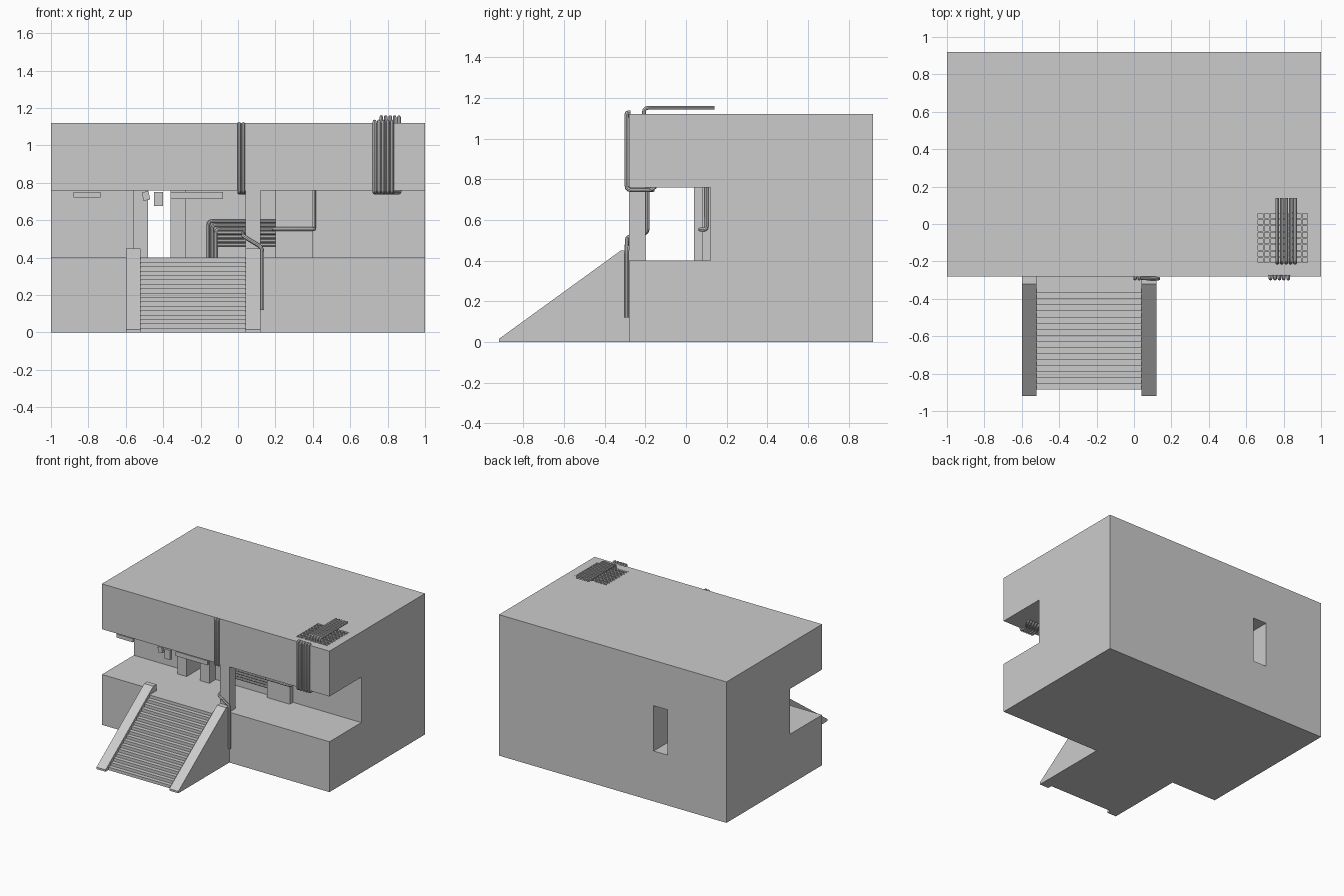
import bpy, bmesh
from mathutils import Vector, Matrix

if "Cube" in bpy.data.objects:
    bpy.data.objects.remove(bpy.data.objects["Cube"])


def link(name, data):
    ob = bpy.data.objects.new(name, data)
    bpy.context.collection.objects.link(ob)
    return ob


def bake(ob):
    """Turn modifiers or curves into a plain mesh object."""
    dg = bpy.context.evaluated_depsgraph_get()
    mesh = bpy.data.meshes.new_from_object(ob.evaluated_get(dg))
    name = ob.name
    bpy.data.objects.remove(ob)
    new = link(name, mesh)
    new.name = name
    return new


def add_box(bm, x0, x1, y0, y1, z0, z1):
    m = Matrix.Translation(((x0 + x1) / 2, (y0 + y1) / 2, (z0 + z1) / 2)) \
        @ Matrix.Diagonal((x1 - x0, y1 - y0, z1 - z0, 1))
    bmesh.ops.create_cube(bm, size=1, matrix=m)


def boxes(name, items):
    bm = bmesh.new()
    for b in items:
        add_box(bm, *b)
    me = bpy.data.meshes.new(name)
    bm.to_mesh(me)
    bm.free()
    return link(name, me)


def extrude_x(name, profile, x0, x1):
    """Extrude a (y, z) outline along x."""
    bm = bmesh.new()
    f = bm.faces.new([bm.verts.new((x0, y, z)) for y, z in profile])
    r = bmesh.ops.extrude_face_region(bm, geom=[f])
    verts = [v for v in r["geom"] if isinstance(v, bmesh.types.BMVert)]
    bmesh.ops.translate(bm, verts=verts, vec=(x1 - x0, 0, 0))
    bmesh.ops.recalc_face_normals(bm, faces=bm.faces)
    me = bpy.data.meshes.new(name)
    bm.to_mesh(me)
    bm.free()
    return link(name, me)


def rounded(points, r):
    """Replace each inner corner of a path with a short arc."""
    p = [Vector(q) for q in points]
    out = [p[0]]
    for a, b, c in zip(p, p[1:], p[2:]):
        d = min(r, (a - b).length * 0.45, (c - b).length * 0.45)
        s, e = b + (a - b).normalized() * d, b + (c - b).normalized() * d
        for t in (0, 0.33, 0.67, 1):
            out.append(s * (1 - t) ** 2 + b * 2 * t * (1 - t) + e * t * t)
    return out + [p[-1]]


def pipes(name, paths, radius=0.01, bend=0.02):
    cu = bpy.data.curves.new(name, 'CURVE')
    cu.dimensions = '3D'
    cu.bevel_depth = radius
    cu.bevel_resolution = 2
    cu.use_fill_caps = True
    for path in paths:
        pts = rounded(path, bend)
        sp = cu.splines.new('POLY')
        sp.points.add(len(pts) - 1)
        for q, v in zip(sp.points, pts):
            q.co = (*v, 1)
    ob = bake(link(name, cu))
    bpy.ops.object.select_all(action='DESELECT')
    ob.select_set(True)
    bpy.context.view_layer.objects.active = ob
    bpy.ops.object.shade_smooth_by_angle()


# main block with the long front gallery, rear opening and roof pit
body = extrude_x("building_body", [(-.28, 0), (.92, 0), (.92, 1.12), (-.28, 1.12),
                                   (-.28, .76), (.12, .76), (.12, .40), (-.28, .40)], -1, 1)
GX, GY, GW = .655, -.215, .28
cutters = [boxes("opening_cutter", [(-.48, -.36, .05, 1, .40, .76)]),
           boxes("pit_cutter", [(GX, GX + GW, GY, GY + GW, 1.08, 1.2)])]
for c in cutters:
    c.hide_render = True
    m = body.modifiers.new("cut", 'BOOLEAN')
    m.operation, m.object, m.solver = 'DIFFERENCE', c, 'EXACT'
body = bake(body)
for c in cutters:
    bpy.data.objects.remove(c)

# gallery pillars, door jambs and wall panel
boxes("front_pillar", [(.04, .12, -.28, -.20, .40, .76)])
boxes("door_jambs", [(x, x + .08, .04, .12, .40, .76) for x in (-.56, -.36)])
boxes("wall_panel", [(.20, .40, .08, .12, .40, .76)])

# roof grate
bars = []
for i in range(9):
    o = i * (GW - .008) / 8
    bars.append((GX + o, GX + o + .008, GY, GY + GW, 1.10, 1.121))
    bars.append((GX, GX + GW, GY + o, GY + o + .008, 1.10, 1.121))
boxes("roof_grate", bars)

# staircase and its sloping side walls
N, Y0, RUN = 17, -.885, .0322
steps = [(-.28, 0), (Y0, 0)]
for i in range(N):
    y, z = Y0 + RUN * i, .40 * (i + 1) / N
    steps += [(y, z), (y + RUN if i < N - 1 else -.28, z)]
extrude_x("stairs", steps, -.52, .04)
side = [(-.28, 0), (-.92, 0), (-.92, .015), (-.32, .45), (-.28, .45)]
for name, x in (("stair_wall_left", -.60), ("stair_wall_right", .04)):
    extrude_x(name, side, x, x + .08)

# signs hanging under the upper floor
boxes("hanging_signs", [(-.88, -.735, -.27, -.25, .722, .75),
                        (-.448, -.40, -.28, -.255, .675, .75),
                        (-.36, -.08, -.27, -.25, .715, .75)])
tilt = boxes("tilted_sign", [(-.018, .018, -.012, .012, -.023, .023)])
tilt.location = (-.492, -.265, .73)
tilt.rotation_euler = (0, -.2, 0)

# pipes over the upper front face, hooked at top and bottom
pipes("centre_pipes", [[(x, -.278, 1.115), (x, -.292, 1.115), (x, -.292, .748),
                        (x, -.20, .748), (x + .03, -.16, .748)] for x in (.006, .028)])
xs = [.73 + .0237 * i for i in range(5)]
pipes("corner_pipes", [[(x, -.272, 1.128), (x, -.292, 1.128), (x, -.292, .748),
                        (x, -.23, .748), (x + .04, -.17, .748), (x + .04, -.15, .765)]
                       for x in xs])
pipes("roof_pipes", [[(x + .036, -.207, 1.10), (x + .036, -.207, 1.152),
                      (x + .036, .14, 1.152)] for x in xs], .0095, .03)

# cable wrapped around the front pillar
pipes("pillar_pipe", [[(.055, -.19, .76), (.055, -.19, .545), (.028, -.20, .535),
                       (.028, -.29, .515), (.12, -.292, .46), (.13, -.292, .44),
                       (.13, -.292, .12)]])

# pipes on the gallery's rear wall
wall = [[(.20, .108, z), (x, .108, z), (x, .108, .40)]
        for x, z in ((-.158, .595), (-.138, .574), (-.118, .553))]
wall += [[(.20, .108, z), (-.11, .108, z)] for z in (.532, .511, .49, .469)]
pipes("wall_pipes", wall, .0095)
pipes("panel_pipe", [[(.408, .10, .76), (.408, .10, .553), (.408, .07, .553),
                      (.19, .07, .553), (.19, .11, .553)]])
